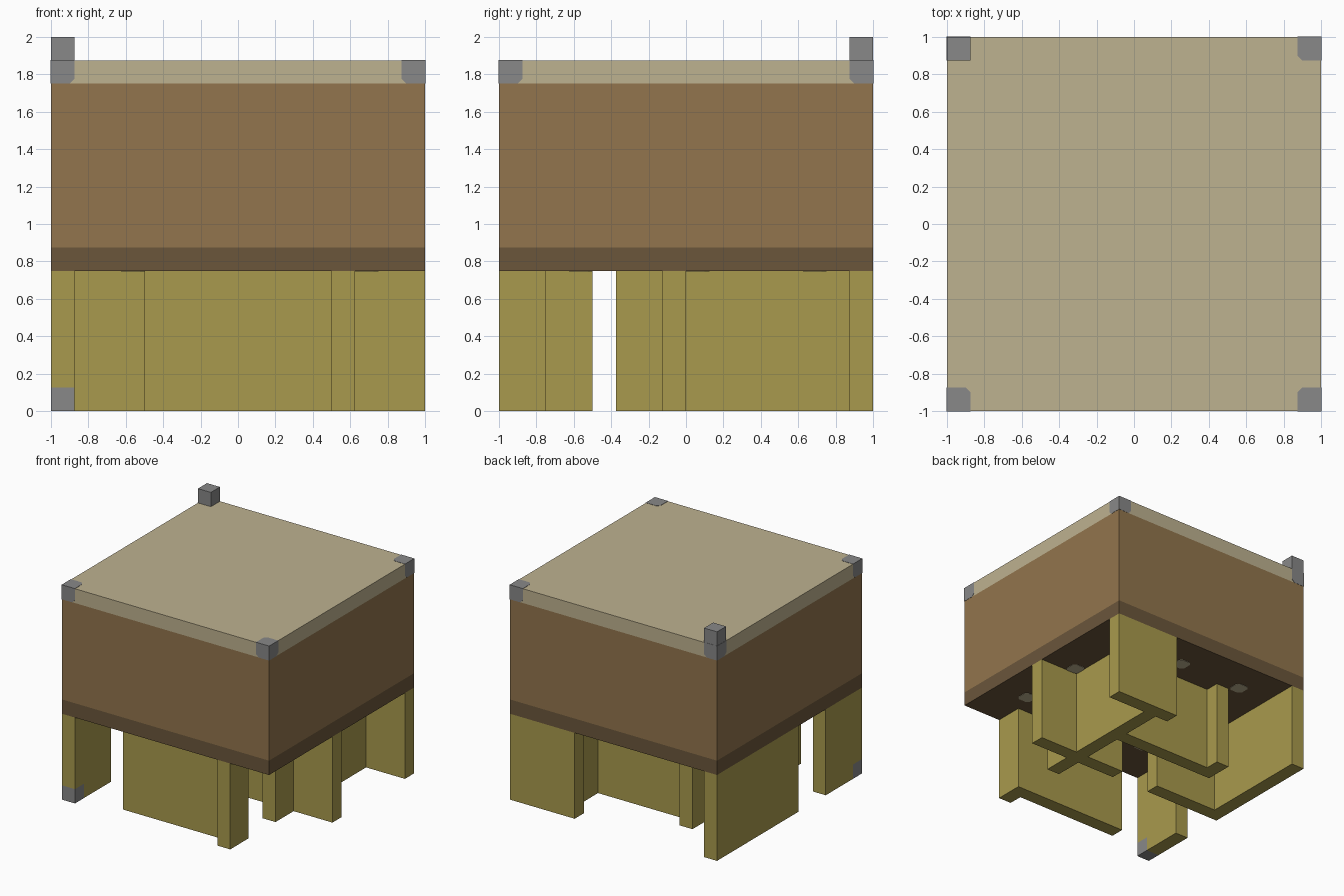
import bpy, bmesh
from mathutils import Vector

cube = bpy.data.objects.get("Cube")
if cube:
    bpy.data.objects.remove(cube)

U = 0.125  # one grid cell


def material(name, rgb):
    """Flat material from 0-255 display values."""
    lin = [((c / 255 + 0.055) / 1.055) ** 2.4 for c in rgb]
    m = bpy.data.materials.new(name)
    m.use_nodes = True
    m.diffuse_color = (*lin, 1)
    bsdf = m.node_tree.nodes["Principled BSDF"]
    bsdf.inputs["Base Color"].default_value = (*lin, 1)
    bsdf.inputs["Roughness"].default_value = 0.9
    return m


BEIGE = material("beige", (190, 178, 144))
BROWN = material("brown", (146, 117, 77))
DARK = material("dark_brown", (107, 86, 59))
OLIVE = material("olive", (169, 154, 77))
GREY = material("grey", (136, 136, 136))


def box(name, lo, hi, mat, chamfer=None):
    """Box between two corners; chamfer picks the edges to cut by a rule."""
    lo, hi = Vector(lo), Vector(hi)
    bm = bmesh.new()
    bmesh.ops.create_cube(bm, size=1)
    for v in bm.verts:
        v.co = (lo + hi) / 2 + v.co * (hi - lo)
    if chamfer:
        edges = [e for e in bm.edges if chamfer(e)]
        bmesh.ops.bevel(bm, geom=edges, offset=0.025, segments=1, affect='EDGES')
    mesh = bpy.data.meshes.new(name)
    bm.to_mesh(mesh)
    bm.free()
    mesh.materials.append(mat)
    obj = bpy.data.objects.new(name, mesh)
    bpy.context.collection.objects.link(obj)
    return obj


# Stacked body: base slab, main block, lid
for name, z0, z1, mat in (("base_slab", 6, 7, DARK), ("main_block", 7, 14, BROWN),
                          ("lid", 14, 15, BEIGE)):
    box(name, (-1, -1, z0 * U), (1, 1, z1 * U), mat)

# Grey lid corners, set flush with the inner edges cut
E = 0.002
for sx in (-1, 1):
    for sy in (-1, 1):
        inner = Vector((sx * (1 - U), sy * (1 - U), 14 * U))
        outer = Vector((sx * (1 + E), sy * (1 + E), 15 * U + E))
        lo = [min(a, b) for a, b in zip(inner, outer)]
        hi = [max(a, b) for a, b in zip(inner, outer)]
        box("lid_corner", lo, hi, GREY,
            lambda e: any((v.co - inner).length < 1e-4 for v in e.verts))

# Post on the back corner of the lid
box("corner_post", (-1, 1 - U, 15 * U), (-1 + U, 1, 2), GREY)

# Maze of walls below, in grid cells from the front corner: x0, x1, y0, y1
walls = {
    "front_corner_wall": (0, 1, 1, 4),
    "front_wall": (4, 12, 1, 2),
    "front_wall_end": (12, 13, 0, 2),
    "side_wall": (12, 13, 5, 15),
    "back_wall": (11, 16, 15, 16),
    "cross_wall_end": (13, 16, 7, 8),
    "cross_wall": (9, 12, 7, 8),
    "inner_wall": (5, 12, 11, 12),
    "inner_wall_end": (4, 5, 11, 13),
    "back_corner_wall": (0, 1, 7, 16),
    "short_cross_wall": (1, 6, 7, 8),
}
for name, (x0, x1, y0, y1) in walls.items():
    box(name, (x0 * U - 1, y0 * U - 1, 0), (x1 * U - 1, y1 * U - 1, 6 * U), OLIVE)

# Front corner column with its grey foot
box("corner_column", (-1, -1, U), (U - 1, U - 1, 6 * U), OLIVE)
box("corner_foot", (-1, -1, 0), (U - 1, U - 1, U), GREY)

# Grid of small ceiling plates with cut corners
for i in range(3):
    for j in range(3):
        x, y = (3 + 5 * i) * U - 1, (3 + 5 * j) * U - 1
        box("ceiling_plate", (x, y, 6 * U - 0.003), (x + U, y + U, 6 * U), BEIGE,
            lambda e: abs(e.verts[0].co.z - e.verts[1].co.z) > 0.001)
